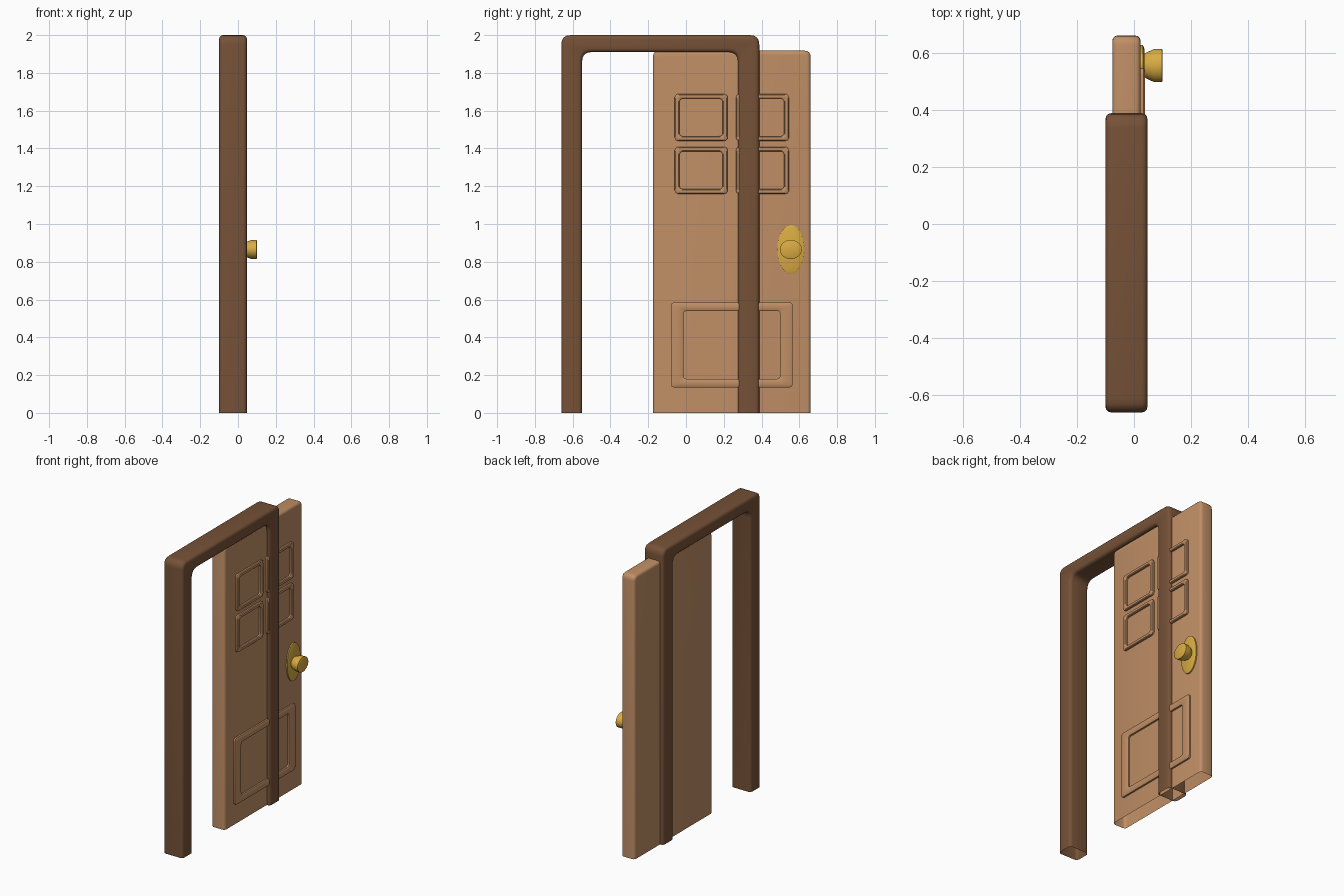
import bpy, bmesh, math
from mathutils import Vector

if "Cube" in bpy.data.objects:
    bpy.data.objects.remove(bpy.data.objects["Cube"], do_unlink=True)


def material(name, rgb):
    m = bpy.data.materials.new(name)
    m.use_nodes = True
    m.diffuse_color = (*rgb, 1)
    m.node_tree.nodes["Principled BSDF"].inputs["Base Color"].default_value = (*rgb, 1)
    return m


dark_wood = material("dark wood", (0.18, 0.083, 0.038))
light_wood = material("light wood", (0.53, 0.275, 0.132))
brass = material("brass", (0.70, 0.41, 0.055))


def finish(name, bm, mat, angle=40):
    bmesh.ops.recalc_face_normals(bm, faces=bm.faces)
    mesh = bpy.data.meshes.new(name)
    bm.to_mesh(mesh)
    bm.free()
    mesh.materials.append(mat)
    ob = bpy.data.objects.new(name, mesh)
    bpy.context.collection.objects.link(ob)
    bpy.ops.object.select_all(action='DESELECT')
    ob.select_set(True)
    bpy.context.view_layer.objects.active = ob
    bpy.ops.object.shade_smooth_by_angle(angle=math.radians(angle))
    return ob


def rounded(corners, radius, steps=4):
    """Outline in the y-z plane with every corner rounded."""
    pts = [Vector(c) for c in corners]
    out = []
    for i, p in enumerate(pts):
        a = p + (pts[i - 1] - p).normalized() * radius
        b = p + (pts[(i + 1) % len(pts)] - p).normalized() * radius
        for s in range(steps + 1):
            t = s / steps
            out.append(a * (1 - t) ** 2 + p * 2 * t * (1 - t) + b * t * t)
    return out


def rect(y0, y1, z0, z1):
    return [(y0, z0), (y1, z0), (y1, z1), (y0, z1)]


def slab(name, outline, x0, x1, bevel, mat):
    """Extrude an outline along x, round its rims, leave it open at the floor."""
    bm = bmesh.new()
    face = bm.faces.new([bm.verts.new((x0, p.x, p.y)) for p in outline])
    ext = bmesh.ops.extrude_face_region(bm, geom=[face], use_keep_orig=True)
    moved = [v for v in ext["geom"] if isinstance(v, bmesh.types.BMVert)]
    bmesh.ops.translate(bm, verts=moved, vec=(x1 - x0, 0, 0))
    bmesh.ops.recalc_face_normals(bm, faces=bm.faces)
    rims = [e for e in bm.edges if abs(e.verts[0].co.x - e.verts[1].co.x) < 1e-5]
    bmesh.ops.bevel(bm, geom=rims, offset=bevel, segments=3, profile=0.5,
                    affect='EDGES', clamp_overlap=True)
    bmesh.ops.bisect_plane(bm, geom=bm.verts[:] + bm.edges[:] + bm.faces[:],
                           plane_co=(0, 0, 0), plane_no=(0, 0, 1), clear_inner=True)
    return finish(name, bm, mat)


def loft(name, sections, mat, cap=False, angle=40):
    """Skin (x, outline) sections that share one point count."""
    bm = bmesh.new()
    rings = [[bm.verts.new((x, p[0], p[1])) for p in o] for x, o in sections]
    n = len(rings[0])
    for a, b in zip(rings, rings[1:]):
        for i in range(n):
            j = (i + 1) % n
            bm.faces.new((a[i], a[j], b[j], b[i]))
    if cap:
        bm.faces.new(rings[-1])
    return finish(name, bm, mat, angle)


# Door frame: an upside-down U
slab("door_frame",
     rounded([(-0.66, -0.2), (-0.55, -0.2), (-0.55, 1.91), (0.275, 1.91),
              (0.275, -0.2), (0.388, -0.2), (0.388, 2.0), (-0.66, 2.0)], 0.05),
     -0.10, 0.047, 0.02, dark_wood)

# Door leaf, slid sideways through the frame
FRONT = 0.023
slab("door_leaf", rounded(rect(-0.175, 0.66, -0.2, 1.918), 0.035),
     -0.076, FRONT, 0.018, light_wood)


# Raised trim around each panel
def trim(name, y0, y1, z0, z1, dy, dz):
    def loop(t, r):
        return rounded(rect(y0 + dy * t, y1 - dy * t, z0 + dz * t, z1 - dz * t), r)
    loft(name, [(FRONT - 0.003, loop(0, 0.02)), (0.034, loop(0, 0.02)),
                (0.039, loop(0.18, 0.02)), (0.039, loop(0.82, 0.02)),
                (0.034, loop(1, 0.02)), (FRONT - 0.003, loop(1, 0.02))], light_wood)


for row, z in (("upper", 1.44), ("middle", 1.16)):
    for side, y in (("near", -0.06), ("far", 0.265)):
        trim(f"{row}_{side}_panel_trim", y, y + 0.28, z, z + 0.248, 0.026, 0.024)
trim("lower_panel_trim", -0.08, 0.565, 0.135, 0.585, 0.066, 0.045)


# Handle: oval plate and flared knob
def oval(ry, rz, n=32):
    return [(0.555 + ry * math.cos(2 * math.pi * i / n),
             0.865 + rz * math.sin(2 * math.pi * i / n)) for i in range(n)]


loft("handle_plate", [(FRONT - 0.003, oval(0.072, 0.129)), (0.031, oval(0.072, 0.129)),
                      (0.036, oval(0.06, 0.115))], brass, cap=True, angle=60)
loft("door_knob", [(0.03, oval(0.037, 0.034)), (0.045, oval(0.046, 0.041)),
                   (0.07, oval(0.058, 0.05)), (0.098, oval(0.058, 0.05)),
                   (0.1, oval(0.054, 0.046))], brass, cap=True, angle=60)
